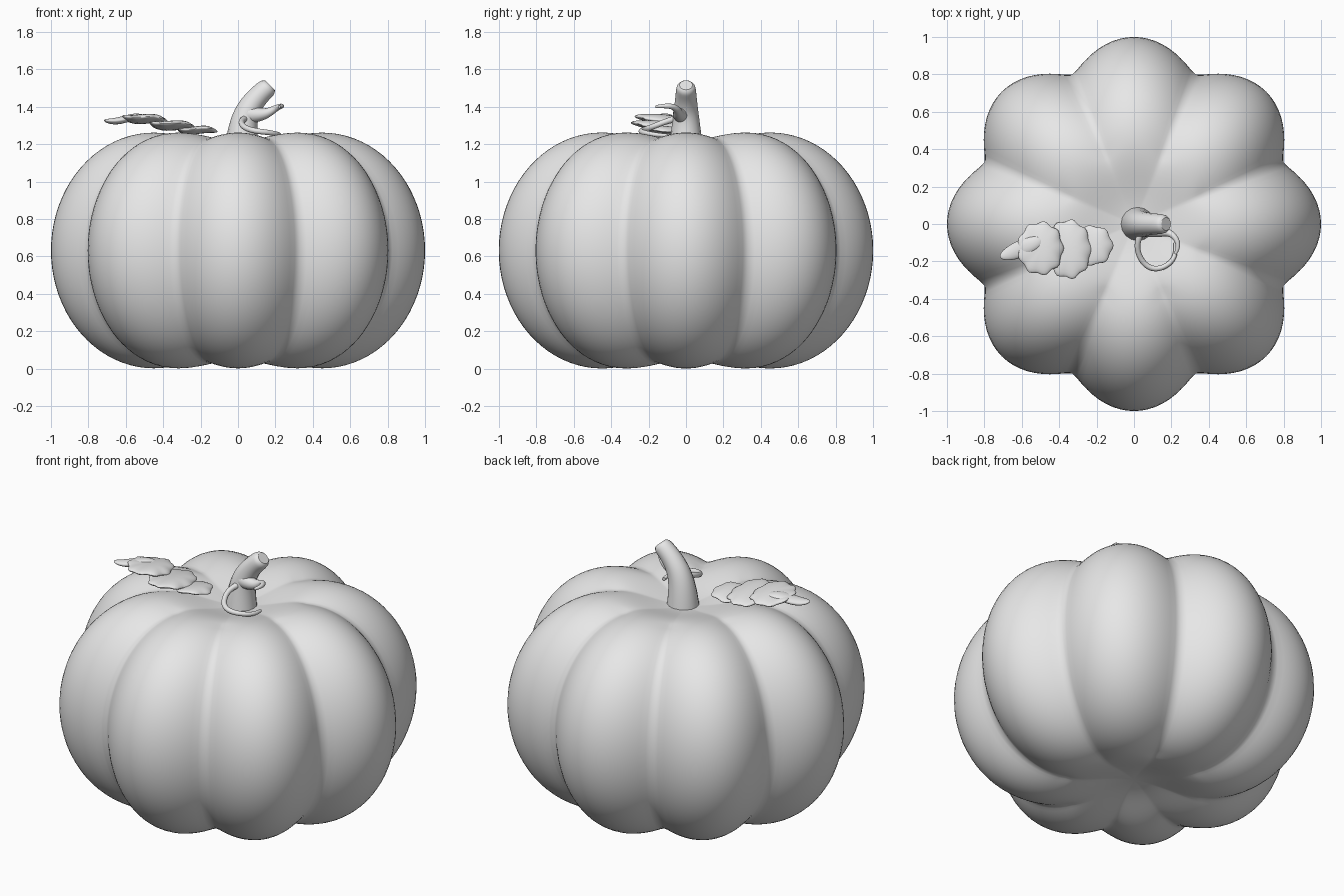
import bpy, bmesh, math
from mathutils import Matrix, Vector

cube = bpy.data.objects.get("Cube")
if cube:
    bpy.data.objects.remove(cube, do_unlink=True)

grey = bpy.data.materials.new("plain_grey")
grey.use_nodes = True
grey.diffuse_color = (0.8, 0.8, 0.8, 1)
grey.node_tree.nodes["Principled BSDF"].inputs["Base Color"].default_value = (0.8, 0.8, 0.8, 1)


def finish(mesh):
    mesh.materials.clear()
    mesh.materials.append(grey)
    for p in mesh.polygons:
        p.use_smooth = True
    mesh.set_sharp_from_angle(angle=math.radians(55))


def add_mesh(name, bm):
    bmesh.ops.recalc_face_normals(bm, faces=bm.faces)
    mesh = bpy.data.meshes.new(name)
    bm.to_mesh(mesh)
    bm.free()
    finish(mesh)
    ob = bpy.data.objects.new(name, mesh)
    bpy.context.collection.objects.link(ob)
    return ob


def lobe(phi):
    """1 on the crest of each of the eight ribs, 0 in the grooves."""
    e = 0.006
    c = math.cos(4 * phi)
    return (math.sqrt(c * c + e) - math.sqrt(e)) / (math.sqrt(1 + e) - math.sqrt(e))


# Pumpkin body: a dimpled profile swept round with eight ribs
def build_body():
    crest, half, mid = 0.45, 0.63, 0.632
    profile = []                              # radius, height, groove strength
    for i in range(1, 13):
        s = i / 12
        h = 0.55 + (half - 0.55) * math.sin(s * math.pi / 2) ** 2
        profile.append((crest * s, h, s * s))
    for i in range(1, 40):
        a = math.pi / 2 - math.pi * i / 40
        profile.append((crest + (1 - crest) * math.cos(a), half * math.sin(a), 1))
    profile += [(r, -h, g) for r, h, g in reversed(profile[:12])]

    bm = bmesh.new()
    count = 160
    rings = []
    for r, h, g in profile:
        ring = []
        for k in range(count):
            phi = 2 * math.pi * k / count
            w = 1 - lobe(phi)
            rr = r * (1 - 0.135 * w * g)
            ring.append(bm.verts.new((rr * math.cos(phi), rr * math.sin(phi),
                                      mid + h * (1 - 0.05 * w * g))))
        rings.append(ring)
    for a, b in zip(rings, rings[1:]):
        for k in range(count):
            n = (k + 1) % count
            bm.faces.new((a[k], b[k], b[n], a[n]))
    for ring, z in ((rings[0], mid + 0.55), (rings[-1], mid - 0.55)):
        centre = bm.verts.new((0, 0, z))
        for k in range(count):
            bm.faces.new((centre, ring[k], ring[(k + 1) % count]))
    add_mesh("pumpkin_body", bm)


# Tapered tube through control points given as x, y, z, radius
def tube(name, points):
    curve = bpy.data.curves.new(name, "CURVE")
    curve.dimensions = "3D"
    curve.bevel_depth = 1
    curve.bevel_resolution = 6
    curve.use_fill_caps = True
    curve.resolution_u = 10
    spline = curve.splines.new("NURBS")
    spline.points.add(len(points) - 1)
    for p, (x, y, z, r) in zip(spline.points, points):
        p.co = (x, y, z, 1)
        p.radius = r
    spline.order_u = 4
    spline.use_endpoint_u = True
    ob = bpy.data.objects.new(name, curve)
    bpy.context.collection.objects.link(ob)
    bpy.ops.object.select_all(action="DESELECT")
    ob.select_set(True)
    bpy.context.view_layer.objects.active = ob
    bpy.ops.object.convert(target="MESH")
    finish(bpy.context.view_layer.objects.active.data)


# Thin leaf plate: a flattened ball with a scalloped rim, tilted in place
def leaf(name, centre, size, tilt, turn=0, waves=0):
    bm = bmesh.new()
    bmesh.ops.create_uvsphere(bm, u_segments=48, v_segments=16, radius=1)
    for v in bm.verts:
        rim = math.hypot(v.co.x, v.co.y)
        a = math.atan2(v.co.y, v.co.x)
        k = 1 + 0.05 * rim * math.cos(waves * a) if waves else 1
        bend = 0.012 * math.sin(2.5 * v.co.x)
        v.co = Vector((v.co.x * k * size[0], v.co.y * k * size[1], v.co.z * size[2] + bend))
    m = (Matrix.Translation(centre) @ Matrix.Rotation(math.radians(turn), 4, "Z")
         @ Matrix.Rotation(math.radians(tilt), 4, "Y")
         @ Matrix.Rotation(math.radians(-5), 4, "X"))
    bm.transform(m)
    add_mesh(name, bm)


build_body()

# Bent stem with a slanted cut top and a rounded tip
tube("stem", [(0.02, 0, 1.14, 0.095), (0.02, 0, 1.23, 0.085), (0.03, 0, 1.34, 0.07),
              (0.075, 0, 1.42, 0.06), (0.12, 0, 1.47, 0.055), (0.15, 0, 1.495, 0.053),
              (0.165, 0, 1.508, 0.048), (0.172, 0, 1.515, 0.035)])

# Curling tendrils
tube("upper_tendril", [(0.06, -0.02, 1.36, 0.05), (0.12, -0.04, 1.355, 0.035),
                       (0.17, -0.04, 1.37, 0.022), (0.22, -0.06, 1.405, 0.015),
                       (0.245, -0.12, 1.405, 0.012), (0.22, -0.16, 1.40, 0.008)])
tube("lower_tendril", [(0.05, -0.03, 1.34, 0.02), (0.01, -0.09, 1.33, 0.015),
                       (0.02, -0.18, 1.29, 0.015), (0.09, -0.25, 1.27, 0.015),
                       (0.18, -0.23, 1.262, 0.014), (0.23, -0.17, 1.25, 0.012),
                       (0.22, -0.10, 1.245, 0.01)])

# Leaf: four overlapping plates stepping up and outward
leaf("leaf_tip", (-0.60, -0.13, 1.335), (0.125, 0.045, 0.02), 0, 22)
leaf("leaf_outer", (-0.50, -0.13, 1.335), (0.12, 0.14, 0.024), 10, 0, 9)
leaf("leaf_middle", (-0.35, -0.135, 1.30), (0.12, 0.155, 0.024), 10, 0, 9)
leaf("leaf_inner", (-0.22, -0.115, 1.275), (0.105, 0.105, 0.02), 8, 0, 7)
